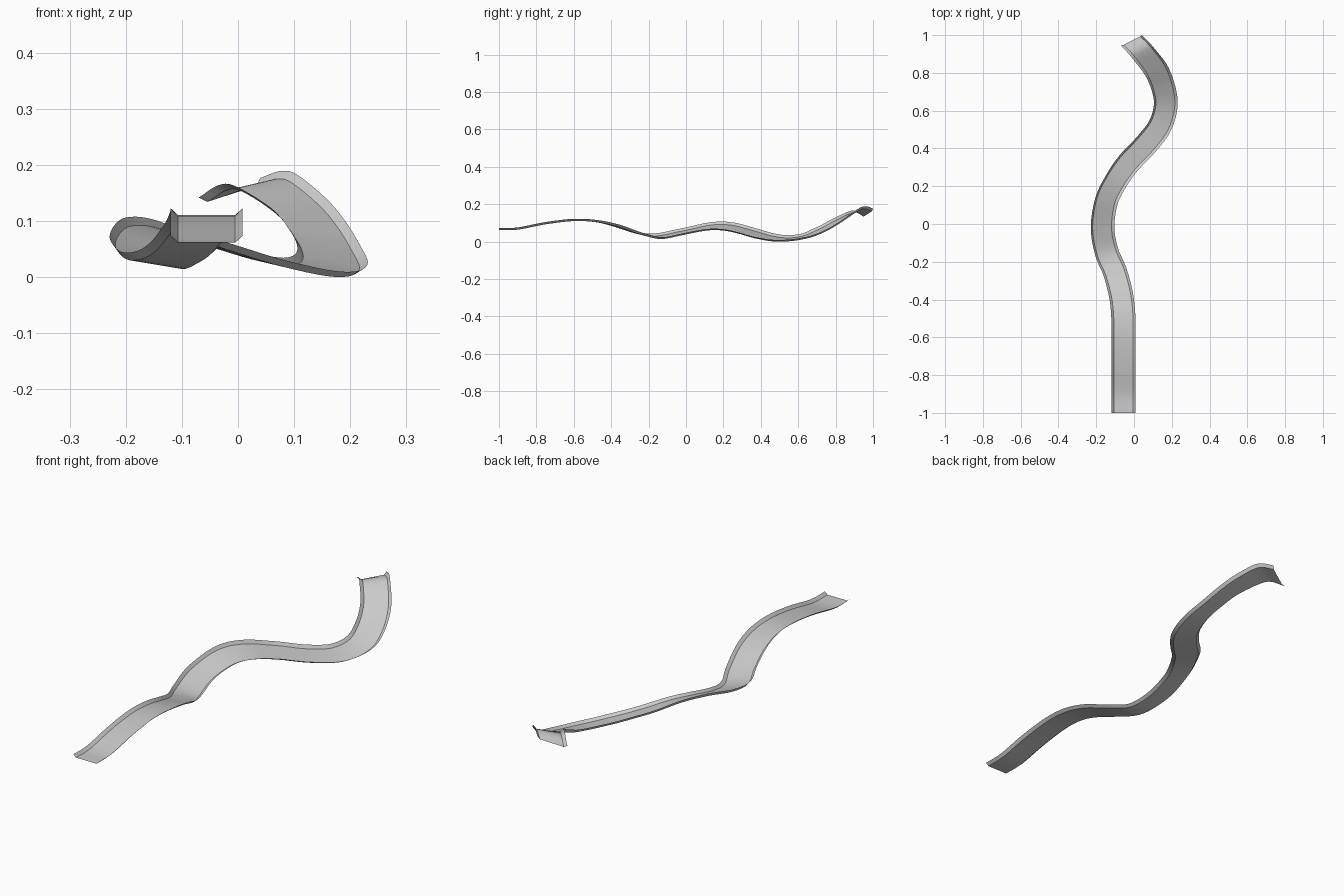
import bpy, bmesh, math
from mathutils import Vector

if "Cube" in bpy.data.objects:
    bpy.data.objects.remove(bpy.data.objects["Cube"])

# Centre line of the chute: x, y, floor height, bank (right edge rise)
PATH = [Vector(p) for p in (
    (-.056, -1, .066, 0), (-.056, -.9, .068, 0), (-.056, -.75, .097, 0),
    (-.056, -.6, .114, 0), (-.057, -.48, .108, 0), (-.070, -.37, .083, 0),
    (-.103, -.25, .043, -.004), (-.146, -.15, .026, -.008), (-.169, -.02, .05, -.011),
    (-.150, .12, .078, -.015), (-.103, .22, .078, -.014), (-.034, .32, .055, -.010),
    (.060, .42, .027, -.009), (.135, .52, .014, -.010), (.166, .63, .027, -.010),
    (.151, .73, .065, -.008), (.114, .82, .116, 0), (.055, .90, .162, .007),
    (.025, .935, .169, .010), (-.011, .971, .152, .014))]

# Cross-section: flat floor with flared lips (sideways, upwards)
SECTION = ((-.064, .012), (-.051, 0), (.051, 0), (.064, .012))
STEPS = 6


def smooth_path(pts):
    ext = [2 * pts[0] - pts[1]] + pts + [2 * pts[-1] - pts[-2]]
    out = []
    for i in range(1, len(ext) - 2):
        a, b, c, d = ext[i - 1:i + 3]
        for k in range(STEPS):
            t = k / STEPS
            out.append(.5 * (2 * b + (c - a) * t + (2 * a - 5 * b + 4 * c - d) * t * t
                             + (3 * b - a - 3 * c + d) * t ** 3))
    return out + [pts[-1]]


# Sweep the section along the banked path
line = smooth_path(PATH)
bm = bmesh.new()
rings = []
for i, p in enumerate(line):
    fwd = line[min(i + 1, len(line) - 1)] - line[max(i - 1, 0)]
    fwd = Vector(fwd[:3]).normalized()
    yaw = min(math.atan2(-fwd.x, fwd.y), math.radians(27))
    bank = math.asin(p[3] / .051)
    across = Vector((math.cos(yaw) * math.cos(bank),
                     math.sin(yaw) * math.cos(bank), math.sin(bank)))
    up = across.cross(fwd).normalized()
    centre = Vector(p[:3])
    rings.append([bm.verts.new(centre + across * s + up * u) for s, u in SECTION])
for r0, r1 in zip(rings, rings[1:]):
    for j in range(len(SECTION) - 1):
        bm.faces.new((r0[j], r0[j + 1], r1[j + 1], r1[j]))

# Rest the lowest point on the ground
low = min(v.co.z for v in bm.verts)
for v in bm.verts:
    v.co.z -= low

mesh = bpy.data.meshes.new("slide_chute")
bm.to_mesh(mesh)
bm.free()
chute = bpy.data.objects.new("slide_chute", mesh)
bpy.context.collection.objects.link(chute)
bpy.context.view_layer.objects.active = chute
chute.select_set(True)
bpy.ops.object.shade_smooth_by_angle(angle=math.radians(30))
